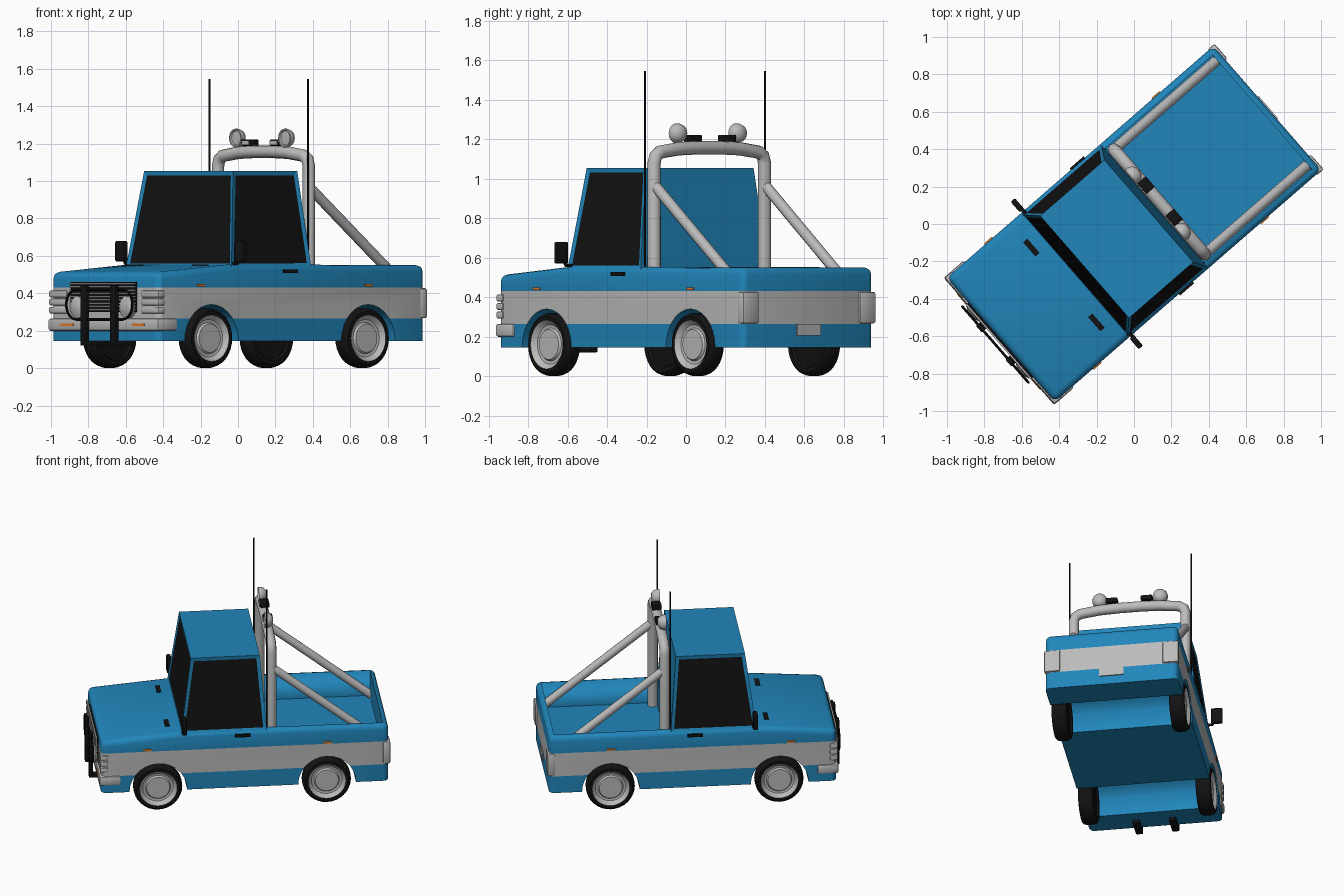
import bpy, bmesh, math
from mathutils import Matrix, Vector

if "Cube" in bpy.data.objects:
    bpy.data.objects.remove(bpy.data.objects["Cube"])

TURN = math.radians(-49)   # truck stands diagonally; parts are modelled with front = -y


def material(name, rgb):
    m = bpy.data.materials.new(name)
    m.diffuse_color = (*rgb, 1)
    m.use_nodes = True
    m.node_tree.nodes["Principled BSDF"].inputs["Base Color"].default_value = m.diffuse_color
    return m


BLUE = material("blue_paint", (0.015, 0.24, 0.50))
BLACK = material("black", (0.006, 0.006, 0.006))
GREY = material("grey", (0.5, 0.5, 0.5))
ORANGE = material("orange", (0.8, 0.2, 0.02))


def finish(name, bm, *mats, angle=35):
    bmesh.ops.recalc_face_normals(bm, faces=bm.faces)
    me = bpy.data.meshes.new(name)
    bm.to_mesh(me)
    bm.free()
    ob = bpy.data.objects.new(name, me)
    bpy.context.collection.objects.link(ob)
    for m in mats:
        me.materials.append(m)
    ob.rotation_euler.z = TURN
    bpy.ops.object.select_all(action='DESELECT')
    ob.select_set(True)
    bpy.context.view_layer.objects.active = ob
    bpy.ops.object.shade_smooth_by_angle(angle=math.radians(angle))
    return ob


def box(name, c, s, mat, bevel=0.0):
    bm = bmesh.new()
    bmesh.ops.create_cube(bm, size=1, matrix=Matrix.Translation(c) @ Matrix.Diagonal((*s, 1)))
    if bevel:
        bmesh.ops.bevel(bm, geom=bm.edges[:], offset=bevel, segments=2, affect='EDGES', profile=0.5)
    return finish(name, bm, mat)


def tube(name, pts, r, mat, closed=False, sides=4):
    cu = bpy.data.curves.new(name, 'CURVE')
    cu.dimensions = '3D'
    cu.bevel_depth, cu.bevel_resolution, cu.use_fill_caps = r, sides, True
    sp = cu.splines.new('POLY')
    sp.points.add(len(pts) - 1)
    for p, q in zip(sp.points, pts):
        p.co = (*q, 1)
    sp.use_cyclic_u = closed
    ob = bpy.data.objects.new(name, cu)
    bpy.context.collection.objects.link(ob)
    cu.materials.append(mat)
    ob.rotation_euler.z = TURN
    bpy.ops.object.select_all(action='DESELECT')
    ob.select_set(True)
    bpy.context.view_layer.objects.active = ob
    bpy.ops.object.convert(target='MESH')
    bpy.ops.object.shade_smooth_by_angle(angle=math.radians(40))


def lathe(name, prof, c, axis, mat, n=32):
    """Spin (radius, offset) points about an axis through c."""
    axis = Vector(axis)
    side = axis.cross(Vector((0, 0, 1)))
    bm = bmesh.new()
    vs = [bm.verts.new(Vector(c) + axis * o + side * r) for r, o in prof]
    es = [bm.edges.new(p) for p in zip(vs, vs[1:])]
    bmesh.ops.spin(bm, geom=vs + es, cent=c, axis=axis, angle=2 * math.pi, steps=n)
    bmesh.ops.remove_doubles(bm, verts=bm.verts, dist=1e-5)
    return finish(name, bm, mat)


# Body: side profile with wheel arches, extruded across the width
AXLES, HW = (-0.57, 0.54), 0.44
prof = [(-0.945, 0.145)]
for yc in AXLES:
    prof += [(yc - 0.19 * math.cos(math.pi * i / 14), 0.145 + 0.195 * math.sin(math.pi * i / 14))
             for i in range(15)]
prof += [(0.945, 0.145), (0.945, 0.55), (-0.41, 0.555), (-0.945, 0.512)]
bm = bmesh.new()
face = bm.faces.new([bm.verts.new((-HW, y, z)) for y, z in prof])
ext = bmesh.ops.extrude_face_region(bm, geom=[face])
bmesh.ops.translate(bm, vec=(2 * HW, 0, 0), verts=[v for v in ext['geom'] if isinstance(v, bmesh.types.BMVert)])
bmesh.ops.recalc_face_normals(bm, faces=bm.faces)


def rounded(e):
    a, b = (v.co for v in e.verts)
    if min(a.z, b.z) > 0.5:
        return not (abs(a.y) < 0.5 and abs(b.y) < 0.5)
    return abs(a.y) > 0.94 and abs(b.y) > 0.94 and abs(a.x - b.x) < 0.01 and abs(a.y - b.y) < 0.01


bmesh.ops.bevel(bm, geom=[e for e in bm.edges if rounded(e)], offset=0.035, segments=3,
                affect='EDGES', profile=0.5)
for z in (0.264, 0.43):
    bmesh.ops.bisect_plane(bm, geom=bm.verts[:] + bm.edges[:] + bm.faces[:], plane_co=(0, 0, z), plane_no=(0, 0, 1))
bm.normal_update()
for f in bm.faces:
    c, n = f.calc_center_bounds(), f.normal
    if 0.264 < c.z < 0.43 and abs(n.z) < 0.3 and (abs(n.x) > 0.2 or abs(c.y) > 0.92):
        f.material_index = 1
body = finish("body", bm, BLUE, GREY)

# Load bed opening
cutter = box("bed_cutter", (0, 0.53, 0.57), (0.81, 0.76, 0.4), BLUE)
cutter.hide_render = True
cutter.hide_viewport = False
cut = body.modifiers.new("bed", 'BOOLEAN')
cut.object, cut.operation, cut.solver = cutter, 'DIFFERENCE', 'EXACT'
bpy.ops.object.select_all(action='DESELECT')
body.select_set(True)
bpy.context.view_layer.objects.active = body
bpy.ops.object.modifier_apply(modifier="bed")
bpy.data.objects.remove(cutter)

# Cab with inset windscreen and side windows
bm = bmesh.new()
bmesh.ops.create_cube(bm, size=2)
for v in bm.verts:
    up, back = v.co.z > 0, v.co.y > 0
    v.co.x *= 0.362 if up else 0.43
    v.co.y = (0.105 if back else -0.35) if up else (0.145 if back else -0.42)
    v.co.z = 1.055 if up else 0.54
bm.normal_update()
glass = [f for f in bm.faces if abs(f.normal.x) > 0.8 or f.normal.y < -0.8]
bmesh.ops.inset_individual(bm, faces=glass, thickness=0.032, depth=-0.006)
for f in glass:
    f.material_index = 1
finish("cab", bm, BLUE, BLACK, angle=5)

# Wheels
TIRE = [(0, -0.035), (0.11, -0.035), (0.12, -0.05), (0.143, -0.05), (0.155, -0.04), (0.16, -0.022),
        (0.16, 0.022), (0.155, 0.04), (0.143, 0.05), (0.124, 0.05), (0.12, 0.03)]
RIM = [(0, 0.036), (0.076, 0.036), (0.084, 0.024), (0.1, 0.026), (0.124, 0.05)]
for s in (-1, 1):
    for y in AXLES:
        lathe("tire", TIRE, (s * 0.39, y, 0.16), (s, 0, 0), BLACK)
        lathe("rim", RIM, (s * 0.39, y, 0.16), (s, 0, 0), GREY)

# Front: bumper, grille, bull bar loop
box("front_bumper", (0, -0.887, 0.232), (0.90, 0.14, 0.066), GREY, 0.012)
box("grille", (0, -0.94, 0.38), (0.53, 0.03, 0.16), BLACK)
for i in range(9):
    box("grille_slat", (0, -0.957, 0.312 + i * 0.0175), (0.53, 0.012, 0.008), GREY)
loop = []
for cx, a0 in ((0.19, -90), (-0.19, 90)):
    loop += [(cx + 0.08 * math.cos(math.radians(a0 + t)), -0.982,
              0.34 + 0.08 * math.sin(math.radians(a0 + t))) for t in range(0, 181, 20)]
tube("bull_bar_loop", loop, 0.007, BLACK, closed=True, sides=2)

# Roll bar over the bed
arch = [(0.37, 0.37), (0.37, 1.08), (0.36, 1.115), (0.33, 1.135), (0.2, 1.152), (0.07, 1.157)]
arch = [(x, 0.18, z) for x, z in arch]
tube("roll_bar", arch + [(-x, y, z) for x, y, z in reversed(arch)], 0.034, GREY)

# Rear plate
box("rear_plate", (0, 0.945, 0.235), (0.16, 0.014, 0.06), GREY)

# Mirrored details
LAMP = [(0, -0.03), (0.025, -0.026), (0.042, -0.012), (0.05, 0.01), (0.05, 0.026), (0.042, 0.026), (0.038, 0.018), (0, 0.022)]
for s in (-1, 1):
    lathe("headlight", [(0.058, -0.02), (0.058, 0.015), (0.048, 0.018), (0.03, 0.026), (0, 0.03)],
          (s * 0.2, -0.95, 0.325), (0, -1, 0), GREY, 24)
    for i in range(3):
        box("corner_lamp", (s * 0.375, -0.927, 0.31 + i * 0.043), (0.145, 0.052, 0.036), GREY, 0.008)
    box("bumper_marker", (s * 0.29, -0.955, 0.232), (0.10, 0.012, 0.012), ORANGE)
    box("bull_bar_post", (s * 0.12, -0.982, 0.29), (0.048, 0.024, 0.31), BLACK, 0.006)
    box("bull_bar_foot", (s * 0.12, -0.92, 0.133), (0.048, 0.15, 0.026), BLACK, 0.006)
    tube("roll_bar_brace", [(s * 0.37, 0.18, 0.97), (s * 0.37, 0.915, 0.39)], 0.028, GREY)
    lathe("roof_lamp", LAMP, (s * 0.2, 0.18, 1.23), (0, -1, 0), GREY, 24)
    box("small_lamp", (s * 0.115, 0.185, 1.205), (0.075, 0.06, 0.034), BLACK, 0.005)
    box("small_lamp_lens", (s * 0.115, 0.153, 1.205), (0.06, 0.006, 0.024), GREY)
    tube("antenna", [(s * 0.402, 0.147, 0.54), (s * 0.402, 0.147, 1.545)], 0.005, BLACK, sides=1)
    box("mirror", (s * 0.485, -0.405, 0.625), (0.075, 0.03, 0.11), BLACK, 0.008)
    tube("mirror_arm", [(s * 0.41, -0.40, 0.56), (s * 0.455, -0.40, 0.56), (s * 0.47, -0.405, 0.59)], 0.01, BLACK, sides=1)
    box("hood_vent", (s * 0.265, -0.497, 0.549), (0.10, 0.03, 0.008), BLACK)
    box("door_handle", (s * 0.442, -0.015, 0.518), (0.016, 0.10, 0.02), BLACK)
    for y in (-0.645, 0.54):
        box("side_marker", (s * 0.441, y, 0.442), (0.012, 0.055, 0.013), ORANGE)
    box("tail_light", (s * 0.392, 0.932, 0.347), (0.106, 0.05, 0.16), GREY, 0.01)
